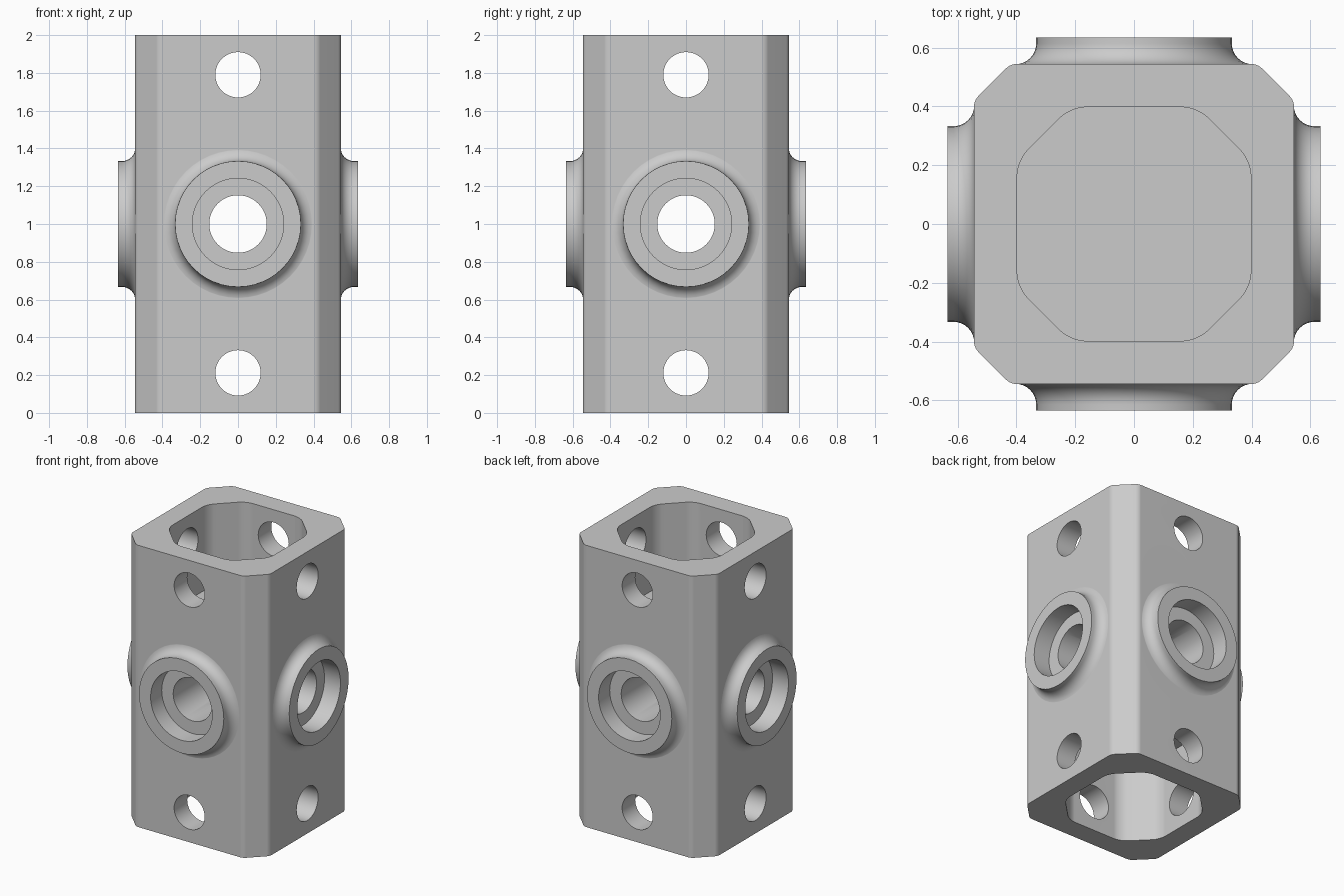
import bpy, bmesh
from math import sin, cos, pi
from mathutils import Matrix

if "Cube" in bpy.data.objects:
    bpy.data.objects.remove(bpy.data.objects["Cube"], do_unlink=True)

SIDES = 48
grey = bpy.data.materials.new("plain grey")
grey.use_nodes = True
colour = (0.6, 0.6, 0.6, 1)
grey.diffuse_color = colour
grey.node_tree.nodes["Principled BSDF"].inputs["Base Color"].default_value = colour


def finish(name, bm):
    bmesh.ops.recalc_face_normals(bm, faces=bm.faces)
    mesh = bpy.data.meshes.new(name)
    bm.to_mesh(mesh)
    bm.free()
    mesh.materials.append(grey)
    obj = bpy.data.objects.new(name, mesh)
    bpy.context.scene.collection.objects.link(obj)
    return obj


def prism(name, half, flat, z0, z1, rounding, segments):
    """Square column with chamfered, softly rounded corners."""
    bm = bmesh.new()
    points = []
    for sx, sy in ((1, 1), (-1, 1), (-1, -1), (1, -1)):
        pair = [(half * sx, flat * sy), (flat * sx, half * sy)]
        points += pair if sx * sy > 0 else pair[::-1]
    face = bm.faces.new([bm.verts.new((x, y, z0)) for x, y in points])
    new = bmesh.ops.extrude_face_region(bm, geom=[face])["geom"]
    bmesh.ops.translate(bm, vec=(0, 0, z1 - z0),
                        verts=[v for v in new if isinstance(v, bmesh.types.BMVert)])
    upright = [e for e in bm.edges if abs(e.verts[0].co.z - e.verts[1].co.z) > 0.1]
    bmesh.ops.bevel(bm, geom=upright, offset=rounding, segments=segments,
                    affect='EDGES', profile=0.5)
    return finish(name, bm)


def lathe(name, profile, turn, z):
    """Spin (radius, distance) points about the outward axis of one side."""
    bm = bmesh.new()
    rings = []
    for r, d in profile:
        rings.append([bm.verts.new((r * cos(2 * pi * i / SIDES), -d,
                                    r * sin(2 * pi * i / SIDES))) for i in range(SIDES)])
    for a, b in zip(rings, rings[1:]):
        for i in range(SIDES):
            j = (i + 1) % SIDES
            bm.faces.new((a[i], a[j], b[j], b[i]))
    bm.faces.new(rings[0])
    bm.faces.new(rings[-1])
    bm.transform(Matrix.Translation((0, 0, z)) @ Matrix.Rotation(turn * pi / 2, 4, 'Z'))
    return finish(name, bm)


def combine(body, tool, operation):
    mod = body.modifiers.new(operation.lower(), 'BOOLEAN')
    mod.operation, mod.object, mod.solver = operation, tool, 'EXACT'
    bpy.context.view_layer.update()
    graph = bpy.context.evaluated_depsgraph_get()
    mesh = bpy.data.meshes.new_from_object(body.evaluated_get(graph))
    body.modifiers.clear()
    body.data = mesh
    bpy.data.objects.remove(tool, do_unlink=True)


# Chamfered column
body = prism("connector_body", 0.545, 0.42, 0, 2, 0.02, 3)

# Round bosses with a concave fillet where they meet the column
fillet = 0.07
boss = [(0.333, 0.635)]
for k in range(9):
    a = pi / 2 * k / 8
    boss.append((0.333 + fillet * (1 - cos(a)), 0.614 - fillet * sin(a)))
boss.append((0.333 + fillet, 0.5))
for turn in range(4):
    combine(body, lathe("boss", boss, turn, 1), 'UNION')

# Open sockets at both ends, with a solid core between them
for z0, z1 in ((-0.1, 0.6), (1.4, 2.1)):
    combine(body, prism("socket", 0.398, 0.215, z0, z1, 0.05, 4), 'DIFFERENCE')

# Counterbores in the bosses
for turn in range(4):
    combine(body, lathe("counterbore", [(0.242, 0.7), (0.242, 0.51)], turn, 1), 'DIFFERENCE')

# Through bores and pin holes along both axes
for turn in range(2):
    for z, r in ((1, 0.152), (0.212, 0.12), (1.79, 0.12)):
        combine(body, lathe("bore", [(r, 0.8), (r, -0.8)], turn, z), 'DIFFERENCE')

# Smooth curved surfaces, crisp edges
bpy.ops.object.select_all(action='DESELECT')
body.select_set(True)
bpy.context.view_layer.objects.active = body
bpy.ops.object.shade_smooth_by_angle(angle=pi / 6)
body.modifiers.new("clean_shading", 'WEIGHTED_NORMAL').keep_sharp = True
